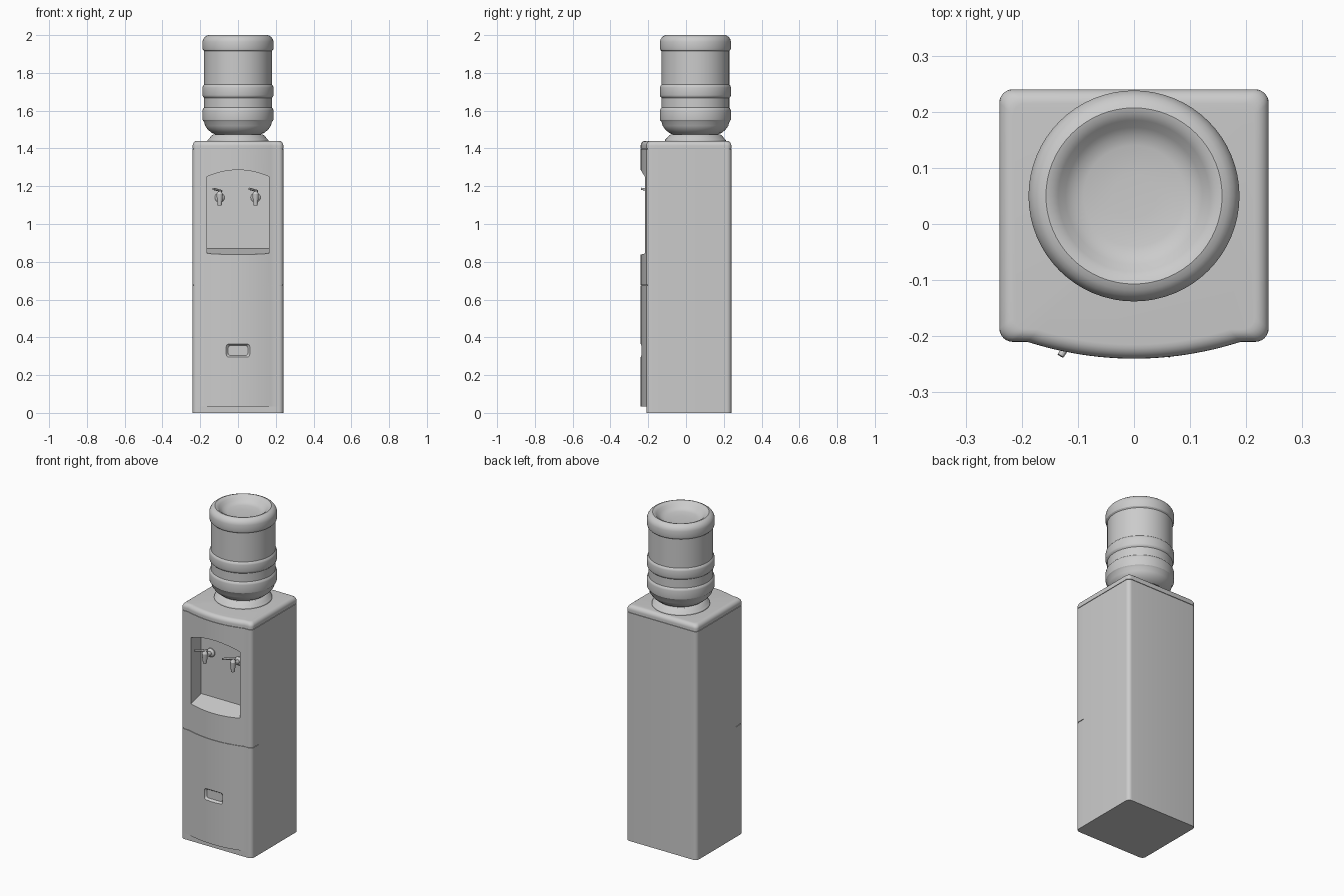
import bpy, bmesh
from math import pi, sin, cos, radians
from mathutils import Vector

if "Cube" in bpy.data.objects:
    bpy.data.objects.remove(bpy.data.objects["Cube"])


def loft(name, rings, smooth=True):
    """Skin a stack of equal-length closed rings and cap both ends."""
    bm = bmesh.new()
    loops = [[bm.verts.new(p) for p in ring] for ring in rings]
    n = len(loops[0])
    for a, b in zip(loops, loops[1:]):
        for i in range(n):
            j = (i + 1) % n
            bm.faces.new((a[i], a[j], b[j], b[i]))
    bm.faces.new(loops[0][::-1])
    bm.faces.new(loops[-1])
    bmesh.ops.remove_doubles(bm, verts=bm.verts, dist=1e-5)
    bmesh.ops.recalc_face_normals(bm, faces=bm.faces)
    me = bpy.data.meshes.new(name)
    bm.to_mesh(me)
    bm.free()
    ob = bpy.data.objects.new(name, me)
    bpy.context.collection.objects.link(ob)
    if smooth:
        soften(ob)
    return ob


def soften(ob):
    bpy.ops.object.select_all(action='DESELECT')
    ob.select_set(True)
    bpy.context.view_layer.objects.active = ob
    bpy.ops.object.shade_smooth_by_angle(angle=radians(30))


def cut(ob, cutter):
    mod = ob.modifiers.new("cut", 'BOOLEAN')
    mod.operation = 'DIFFERENCE'
    mod.solver = 'EXACT'
    mod.object = cutter
    bpy.context.view_layer.objects.active = ob
    bpy.ops.object.modifier_apply(modifier=mod.name)
    bpy.data.objects.remove(cutter)


def lathe(name, profile, cy, n=64):
    return loft(name, [[(r * cos(2 * pi * i / n), cy + r * sin(2 * pi * i / n), z)
                        for i in range(n)] for r, z in profile])


def tube(name, stations, n=20):
    """Round bar through (point, radius) stations along a straight axis."""
    axis = Vector(stations[-1][0]) - Vector(stations[0][0])
    q = axis.to_track_quat('Z', 'Y')
    return loft(name, [[Vector(p) + q @ Vector((r * cos(2 * pi * i / n), r * sin(2 * pi * i / n), 0))
                        for i in range(n)] for p, r in stations])


# Cabinet outline: rounded corners and a bowed front
def outline(bow):
    R, half = 0.024, []
    for i in range(13):
        x = 0.19 * i / 12
        half.append((x, min(-0.21, -0.24 + 0.83 * x * x) if bow else -0.21))
    for i in range(7):
        a = -pi / 2 + i * pi / 12
        half.append((0.24 - R + R * cos(a), -0.21 + R + R * sin(a)))
    half += [(0.24, -0.145), (0.24, -0.143)]
    for i in range(7):
        a = i * pi / 12
        half.append((0.24 - R + R * cos(a), 0.24 - R + R * sin(a)))
    return half + [(-x, y) for x, y in half[:0:-1]]


def ring(z, inset=0.0, bow=True, front_only=False):
    s = 1 - inset / 0.24
    return [(x * s, y * s, z) if (not front_only or y < -0.144) else (x, y, z)
            for x, y in outline(bow)]


rings = [ring(0, bow=False), ring(0.035, bow=False), ring(0.035)]
g = 0.004
rings += [ring(0.674), ring(0.674, g, front_only=True),
          ring(0.678, g, front_only=True), ring(0.678)]
rings += [ring(1.397), ring(1.397, g), ring(1.400, g), ring(1.400)]
rings += [ring(1.415 + 0.025 * sin(a), 0.025 * (1 - cos(a)))
          for a in [i * pi / 12 for i in range(7)]]
cabinet = loft("cabinet", rings, smooth=False)

# Dispensing alcove with arched top and sloping floor
arch = [(0.165 - 0.33 * i / 16, 1.25 + 0.036 * (1 - (1 - i / 8) ** 2)) for i in range(17)]


def alcove_ring(y, floor):
    return [(x, y, z) for x, z in [(-0.165, floor), (0.165, floor)] + arch]


cut(cabinet, loft("alcove_cutter", [alcove_ring(-0.30, 0.822), alcove_ring(-0.12, 0.870)], False))


# Shallow finger pull in the lower door
def pull_ring(y, w, h, r=0.012):
    pts = []
    for k, (sx, sz) in enumerate([(1, 1), (-1, 1), (-1, -1), (1, -1)]):
        for i in range(5):
            a = k * pi / 2 + i * pi / 8
            pts.append((sx * (w - r) + r * cos(a), y, 0.33 + sz * (h - r) + r * sin(a)))
    return pts


cut(cabinet, loft("pull_cutter", [pull_ring(-0.25, 0.075, 0.042), pull_ring(-0.226, 0.052, 0.026)], False))
soften(cabinet)

# Collar that holds the bottle
lathe("bottle_collar", [(0.162, 1.436), (0.160, 1.446), (0.150, 1.456), (0.140, 1.468),
                        (0.132, 1.473), (0.110, 1.473)], 0.05)

# Upturned water bottle with ribs and dished base
lathe("water_bottle", [
    (0.09, 1.465), (0.115, 1.472), (0.140, 1.483), (0.160, 1.500), (0.174, 1.520),
    (0.180, 1.542), (0.187, 1.550), (0.188, 1.556), (0.188, 1.600), (0.186, 1.608),
    (0.179, 1.616), (0.179, 1.668), (0.186, 1.675), (0.188, 1.682), (0.188, 1.722),
    (0.186, 1.730), (0.179, 1.738), (0.179, 1.915), (0.186, 1.922), (0.188, 1.930),
    (0.188, 1.965), (0.185, 1.977), (0.178, 1.988), (0.168, 1.996), (0.157, 2.0),
    (0.146, 1.997), (0.135, 1.988), (0.122, 1.975), (0.108, 1.965), (0.09, 1.960),
    (0.04, 1.957)], 0.05)

# Pair of taps, each with flange, neck, spout and side lever
for side, x in (("left", -0.097), ("right", 0.093)):
    tube(side + "_tap_flange", [((x, -0.117, 1.14), 0.026), ((x, -0.126, 1.14), 0.026),
                                ((x, -0.133, 1.14), 0.020), ((x, -0.136, 1.14), 0.012)])
    tube(side + "_tap_neck", [((x, -0.125, 1.14), 0.012), ((x, -0.185, 1.14), 0.012)])
    tube(side + "_tap_spout", [((x, -0.182, 1.097), 0.010), ((x, -0.182, 1.125), 0.014),
                               ((x, -0.182, 1.158), 0.017), ((x, -0.182, 1.166), 0.013),
                               ((x, -0.182, 1.176), 0.007)])
    tube(side + "_tap_lever", [((x + 0.008, -0.168, 1.174), 0.007), ((x - 0.010, -0.200, 1.180), 0.006),
                               ((x - 0.034, -0.235, 1.186), 0.006)], 12)
